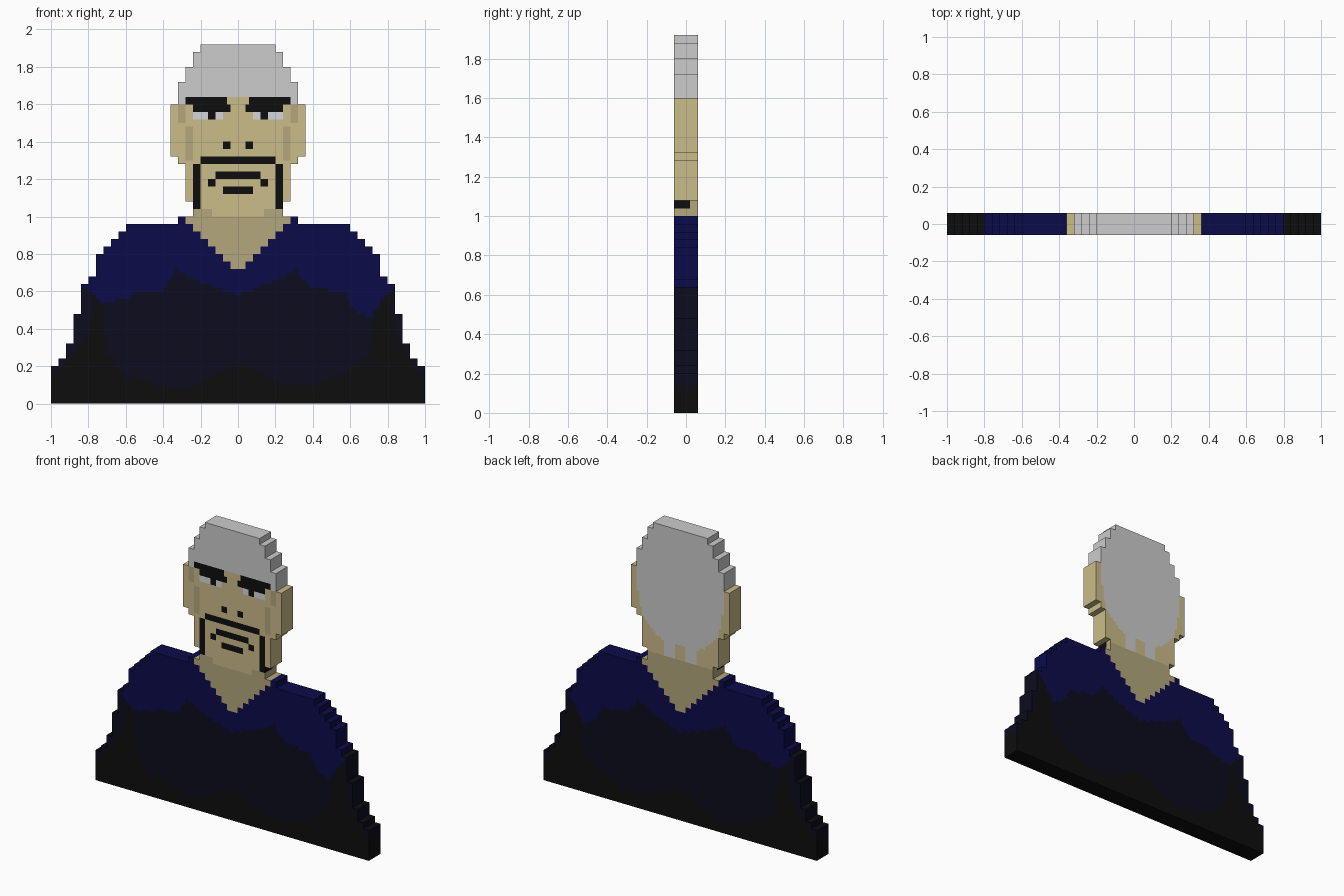
import bpy, bmesh

if "Cube" in bpy.data.objects:
    bpy.data.objects.remove(bpy.data.objects["Cube"])

C = 0.02          # cell size of the stepped slab
D = 0.06          # half thickness


def srgb(r, g, b):
    f = lambda c: c / 12.92 if c <= 0.04045 else ((c + 0.055) / 1.055) ** 2.4
    return (f(r / 255), f(g / 255), f(b / 255), 1)


PALETTE = [("hair_grey", (204, 204, 204)), ("skin", (203, 188, 138)),
           ("skin_shade", (179, 167, 125)), ("ink_black", (13, 13, 13)),
           ("eye_white", (212, 214, 220)), ("shirt_navy", (11, 11, 74)),
           ("shirt_dark", (12, 12, 30))]
MATS = []
for n, c in PALETTE:
    m = bpy.data.materials.new(n)
    m.diffuse_color = srgb(*c)
    m.use_nodes = True
    m.node_tree.nodes["Principled BSDF"].inputs["Base Color"].default_value = m.diffuse_color
    MATS.append(m)
HAIR, SKIN, SHADE, INK, WHITE, NAVY, DARK = range(7)

# Stepped silhouette: (top of step, half width), from the ground up
STEPS = [(.20, 1), (.24, .96), (.32, .92), (.48, .88), (.64, .84), (.68, .80),
         (.80, .76), (.84, .72), (.88, .68), (.92, .64), (.96, .60), (1.0, .32),
         (1.08, .24), (1.28, .28), (1.32, .32), (1.60, .36), (1.72, .32),
         (1.80, .28), (1.88, .24), (1.92, .20)]

# Shirt patches: lower edge of navy and upper edge of black, as (x, z)
NAVY_EDGE = [(-1, .64), (-.82, .62), (-.72, .54), (-.6, .56), (-.52, .61), (-.4, .61),
             (-.33, .71), (-.2, .65), (0, .58), (.2, .66), (.31, .71), (.38, .62),
             (.57, .6), (.62, .51), (.7, .45), (.77, .56), (.84, .63), (1, .64)]
BLACK_EDGE = [(-1, .14), (-.88, .27), (-.8, .38), (-.77, .61), (-.73, .6), (-.7, .27),
              (-.6, .15), (-.3, .07), (-.2, .11), (-.05, .2), (.08, .19), (.25, .09),
              (.4, .09), (.58, .17), (.7, .25), (.73, .46), (.78, .56), (.82, .6),
              (.84, .37), (.92, .25), (1, .14)]
# Lower edge of the hair at the back, against |x|
BACK_HAIR = [(0, 1.15), (.03, 1.15), (.035, 1.05), (.11, 1.05), (.12, 1.15),
             (.22, 1.22), (.28, 1.3), (.315, 1.46), (.325, 1.6), (.4, 1.6)]

# Painted face details, mirrored: (|x| from, |x| to, z from, z to, colour)
FACE = [(.06, .28, 1.60, 1.64, INK), (.04, .24, 1.56, 1.60, INK),      # brows
        (.12, .16, 1.52, 1.56, INK), (.08, .24, 1.52, 1.56, WHITE),    # eyes
        (.04, .08, 1.36, 1.40, INK),                                   # nostrils
        (0, .20, 1.28, 1.32, INK), (.20, .24, 1.04, 1.28, INK),        # moustache
        (0, .12, 1.20, 1.24, INK), (.12, .16, 1.16, 1.20, INK),        # mouth
        (0, .08, 1.12, 1.16, INK),
        (.24, .28, 1.30, 1.48, SHADE), (.28, .32, 1.50, 1.60, SHADE)]  # cheeks, ears


def lerp(pts, x):
    for (x0, z0), (x1, z1) in zip(pts, pts[1:]):
        if x0 <= x <= x1:
            return z0 + (z1 - z0) * (x - x0) / (x1 - x0)
    return pts[-1][1]


def solid(x, z):
    if z < 0:
        return False
    for top, w in STEPS:
        if z < top:
            return abs(x) < w
    return False


def part_of(x, z):
    a = abs(x)
    if z > 1.64 or (z > 1.6 and a > .28):
        return "hair"
    if z > 1.08:
        return "head"
    if z > 1.0 or (z > .72 and a < .04 + int((z - .72) / .04) * .04):
        return "neck"
    return "shirt"


def skin_rule(x, y, z, d):
    a = abs(x)
    if d == "front":
        for x0, x1, z0, z1, col in FACE:
            if x0 < a < x1 and z0 < z < z1:
                return col
        return SHADE if z < (1.04 if a > .15 else 1.0) else SKIN
    if d == "back":
        if z > lerp(BACK_HAIR, a):
            return HAIR
        return SHADE if z < 1.06 else SKIN
    if d == "side" and 1.04 < z < 1.08 and y < 0:
        return INK
    return SHADE if z < 1.08 else SKIN


def shirt_rule(x, y, z, d):
    if d == "side":
        return NAVY if z > .64 else DARK if z > .14 else INK
    if d == "flat":
        return INK if abs(x) > .8 or z < .1 else NAVY
    if z > lerp(NAVY_EDGE, x):
        return NAVY
    return INK if z < lerp(BLACK_EDGE, x) else DARK


RULES = {"hair": lambda *a: HAIR, "head": skin_rule, "neck": skin_rule, "shirt": shirt_rule}


def build(name):
    """Make one part: front and back skins plus rims on the open outline."""
    bm = bmesh.new()

    def quad(pts, d):
        f = bm.faces.new([bm.verts.new(p) for p in pts])
        x, y, z = f.calc_center_median()
        f.material_index = RULES[name](x, y, z, d)

    for k in range(96):
        for i in range(-50, 50):
            x0, x1, z0, z1 = i * C, (i + 1) * C, k * C, (k + 1) * C
            x, z = (x0 + x1) / 2, (z0 + z1) / 2
            if not solid(x, z) or part_of(x, z) != name:
                continue
            quad([(x0, -D, z0), (x1, -D, z0), (x1, -D, z1), (x0, -D, z1)], "front")
            quad([(x1, D, z0), (x0, D, z0), (x0, D, z1), (x1, D, z1)], "back")
            for ya, yb in ((-D, .02), (.02, D)):
                if not solid(x + C, z):
                    quad([(x1, ya, z0), (x1, yb, z0), (x1, yb, z1), (x1, ya, z1)], "side")
                if not solid(x - C, z):
                    quad([(x0, yb, z0), (x0, ya, z0), (x0, ya, z1), (x0, yb, z1)], "side")
                if not solid(x, z + C):
                    quad([(x0, ya, z1), (x1, ya, z1), (x1, yb, z1), (x0, yb, z1)], "flat")
                if not solid(x, z - C):
                    quad([(x0, yb, z0), (x1, yb, z0), (x1, ya, z0), (x0, ya, z0)], "flat")
    bmesh.ops.remove_doubles(bm, verts=bm.verts, dist=1e-4)
    me = bpy.data.meshes.new(name)
    bm.to_mesh(me)
    bm.free()
    for m in MATS:
        me.materials.append(m)
    bpy.context.collection.objects.link(bpy.data.objects.new(name, me))


for part in RULES:
    build(part)
